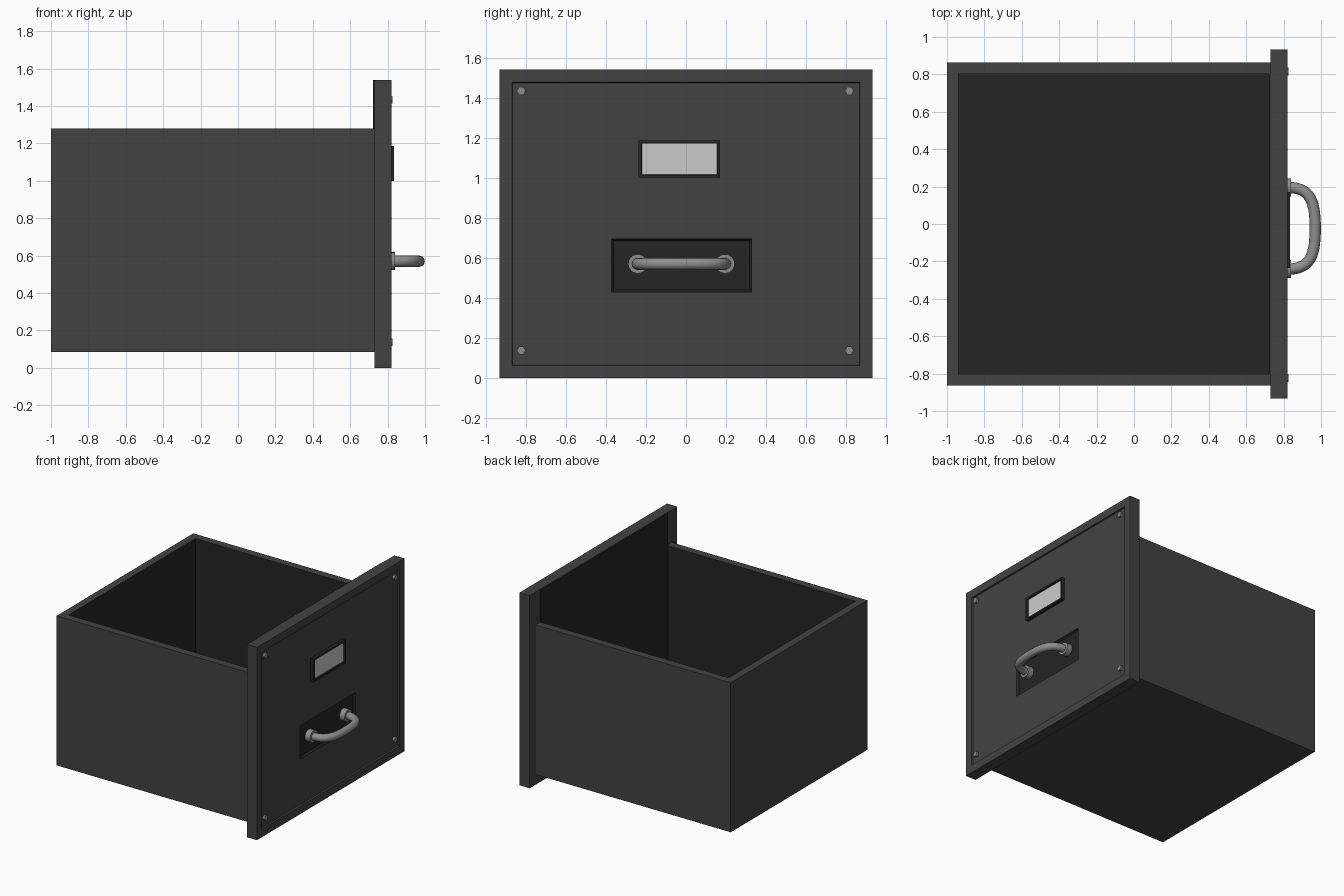
import bpy, bmesh, math
from mathutils import Vector

if "Cube" in bpy.data.objects:
    bpy.data.objects.remove(bpy.data.objects["Cube"])


def material(name, v):
    m = bpy.data.materials.new(name)
    m.diffuse_color = (v, v, v, 1)
    m.use_nodes = True
    m.node_tree.nodes["Principled BSDF"].inputs["Base Color"].default_value = m.diffuse_color
    return m


BODY = material("dark_grey", 0.055)
DARK = material("near_black", 0.018)
STEEL = material("steel", 0.27)
PAPER = material("paper", 0.6)


def box(name, lo, hi, mat, inset_dir=None, steps=()):
    """Box from corner to corner; steps are (thickness, depth) insets of one face."""
    lo, hi = Vector(lo), Vector(hi)
    bm = bmesh.new()
    bmesh.ops.create_cube(bm, size=1)
    for v in bm.verts:
        v.co = Vector((lo[i] + (v.co[i] + 0.5) * (hi[i] - lo[i]) for i in range(3)))
    bm.normal_update()
    if inset_dir:
        face = max(bm.faces, key=lambda f: f.normal.dot(Vector(inset_dir)))
        for thick, depth in steps:
            bmesh.ops.inset_region(bm, faces=[face], thickness=thick, use_even_offset=True)
            bmesh.ops.translate(bm, verts=face.verts, vec=Vector(inset_dir) * depth)
    bm.normal_update()
    me = bpy.data.meshes.new(name)
    bm.to_mesh(me)
    bm.free()
    ob = bpy.data.objects.new(name, me)
    bpy.context.collection.objects.link(ob)
    me.materials.append(mat)
    return ob


def rod(name, x0, x1, y, z, r, sides, mat):
    """Cylinder lying along x."""
    bpy.ops.mesh.primitive_cylinder_add(vertices=sides, radius=r, depth=x1 - x0,
                                        location=((x0 + x1) / 2, y, z),
                                        rotation=(0, math.pi / 2, 0))
    ob = bpy.context.object
    ob.name = name
    ob.data.materials.append(mat)
    if sides > 8:
        bpy.ops.object.shade_smooth_by_angle(angle=math.radians(40))
    return ob


# Drawer box: open tray with a dark inside
tray = box("drawer_box", (-1, -0.863, 0.085), (0.735, 0.863, 1.28), BODY,
           (0, 0, 1), [(0.062, 0), (0, -1.135)])
for v in tray.data.vertices:  # inner front wall meets the back of the panel
    if 0.6 < v.co.x < 0.7:
        v.co.x = 0.725
tray.data.materials.append(DARK)
for p in tray.data.polygons:
    inside = all(abs(tray.data.vertices[i].co.y) < 0.82 for i in p.vertices)
    near_inner = sum(abs(tray.data.vertices[i].co.y) < 0.82 for i in p.vertices)
    if inside and near_inner == len(p.vertices):
        p.material_index = 1

# Front panel with a shallow recessed field and a pocket for the handle
FACE = 0.808
panel = box("front_panel", (0.73, -0.932, 0), (0.82, 0.932, 1.54), BODY,
            (1, 0, 0), [(0.063, 0), (0.003, FACE - 0.82)])
pocket_lo, pocket_hi = (0.77, -0.373, 0.427), (FACE, 0.33, 0.697)
cutter = box("pocket_cutter", pocket_lo, (0.9, 0.33, 0.697), BODY)
cutter.hide_render = True
mod = panel.modifiers.new("pocket", "BOOLEAN")
mod.operation = "DIFFERENCE"
mod.object = cutter
bpy.context.view_layer.objects.active = panel
bpy.ops.object.modifier_apply(modifier=mod.name)
bpy.data.objects.remove(cutter)
box("handle_recess", pocket_lo, pocket_hi, DARK, (1, 0, 0), [(0.002, 0), (0.01, -0.014)])

# Dark lining on the back of the panel
box("panel_back_lining", (0.722, -0.801, 0.145), (0.7305, 0.801, 1.538), DARK)

# Label holder and paper label
box("label_frame", (FACE - 0.005, -0.236, 1.0), (0.835, 0.171, 1.186), DARK,
    (1, 0, 0), [(0.014, 0), (0.002, -0.015)])
box("label", (0.815, -0.22, 1.016), (0.823, 0.155, 1.17), PAPER)

# Corner bolts
for y in (-0.823, 0.815):
    for z in (0.137, 1.433):
        rod("bolt", FACE - 0.01, 0.826, y, z, 0.022, 6, STEEL)

# Handle: two collars and a bowed tube
HY, HZ, HALF = -0.023, 0.57, 0.218
for s in (-1, 1):
    rod("handle_collar", 0.79, 0.839, HY + s * HALF, HZ, 0.048, 24, STEEL)

cu = bpy.data.curves.new("handle", "CURVE")
cu.dimensions = "3D"
cu.bevel_depth = 0.03
cu.bevel_resolution = 4
cu.resolution_u = 14
sp = cu.splines.new("BEZIER")
sp.bezier_points.add(2)
path = [((0.825, HY - HALF), (0.12, 0)), ((0.969, HY), (0, 0.14)),
        ((0.825, HY + HALF), (-0.12, 0))]
for bp, ((x, y), (dx, dy)) in zip(sp.bezier_points, path):
    bp.handle_left_type = bp.handle_right_type = "FREE"
    bp.co = (x, y, HZ)
    bp.handle_left = (x - dx, y - dy, HZ)
    bp.handle_right = (x + dx, y + dy, HZ)
handle = bpy.data.objects.new("handle", cu)
bpy.context.collection.objects.link(handle)
cu.materials.append(STEEL)
bpy.ops.object.select_all(action="DESELECT")
handle.select_set(True)
bpy.context.view_layer.objects.active = handle
bpy.ops.object.convert(target="MESH")
bpy.ops.object.shade_smooth_by_angle(angle=math.radians(50))
